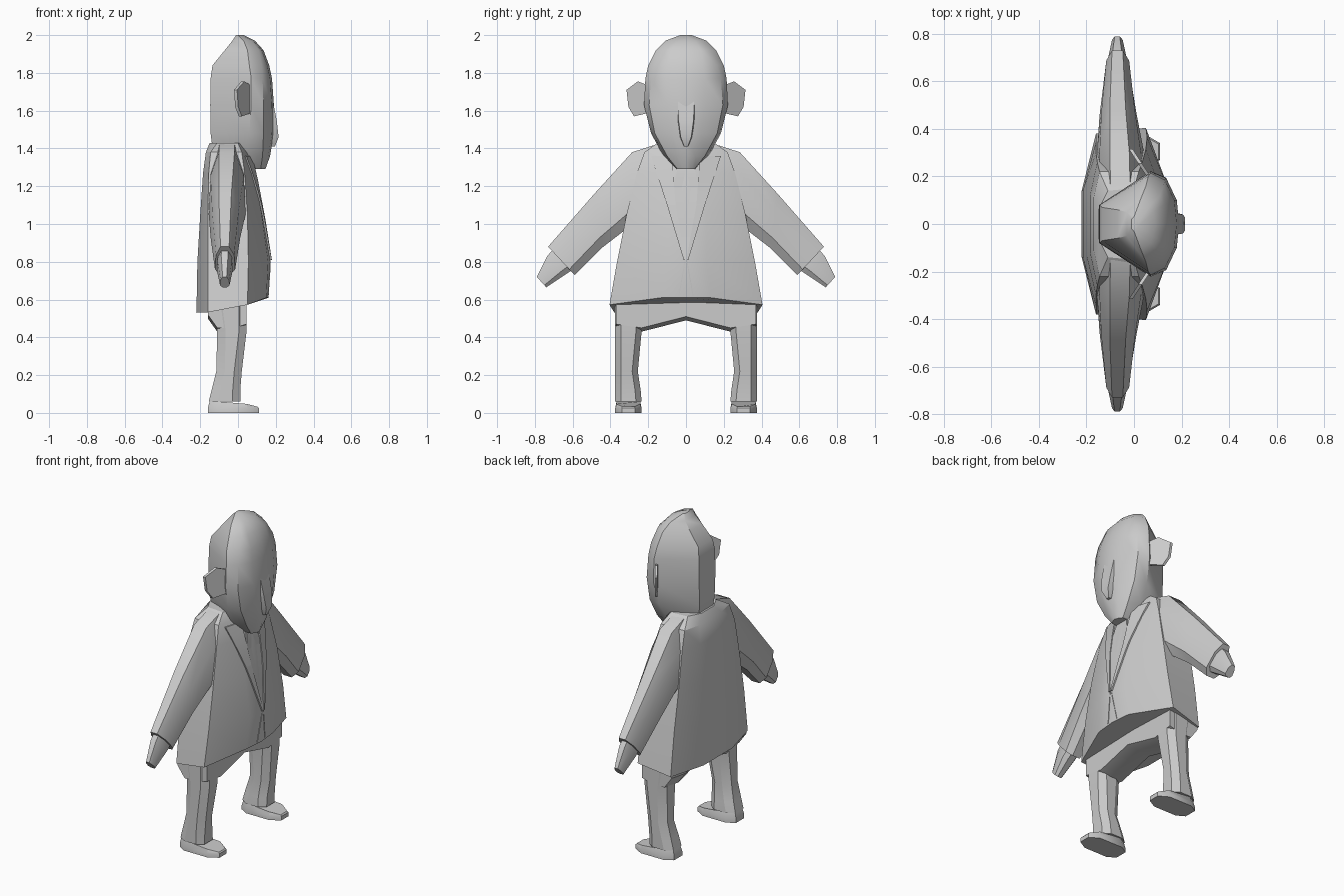
import bpy, bmesh, math
from mathutils import Vector
from mathutils.bvhtree import BVHTree

if "Cube" in bpy.data.objects:
    bpy.data.objects.remove(bpy.data.objects["Cube"])

grey = bpy.data.materials.new("plain grey")
grey.use_nodes = True
colour = (0.6, 0.6, 0.6, 1)
grey.diffuse_color = colour
grey.node_tree.nodes["Principled BSDF"].inputs["Base Color"].default_value = colour


def loft(name, rings, angle=32):
    """Skin a list of closed rings and cap both ends."""
    bm = bmesh.new()
    rows = [[bm.verts.new(p) for p in ring] for ring in rings]
    for low, high in zip(rows, rows[1:]):
        for i in range(len(low)):
            j = (i + 1) % len(low)
            bm.faces.new((low[i], low[j], high[j], high[i]))
    bm.faces.new(rows[0][::-1])
    bm.faces.new(rows[-1])
    bmesh.ops.recalc_face_normals(bm, faces=bm.faces)
    mesh = bpy.data.meshes.new(name)
    bm.to_mesh(mesh)
    bm.free()
    mesh.materials.append(grey)
    obj = bpy.data.objects.new(name, mesh)
    bpy.context.collection.objects.link(obj)
    bpy.ops.object.select_all(action="DESELECT")
    obj.select_set(True)
    bpy.context.view_layer.objects.active = obj
    bpy.ops.object.shade_smooth_by_angle(angle=math.radians(angle))
    return obj


def both(name, rings, angle=32):
    """Make a left and a right copy, mirrored across the y = 0 plane."""
    for side, s in (("left", 1), ("right", -1)):
        loft(f"{side}_{name}", [[(x, s * y, z) for x, y, z in r] for r in rings], angle)


def level_ring(z, cols, bulge=0.0, rise=0.0):
    """Symmetrical ring from (x, half width) columns running back to front."""
    back, front = cols[0][0], cols[-1][0]
    half = [(x, y, z + rise * ((x - back) / (front - back)) ** 2) for x, y in cols]
    nose = (front + bulge, 0, z + rise)
    return half + [nose] + [(x, -y, h) for x, y, h in reversed(half)]


def pairs(row):
    return list(zip(row[::2], row[1::2]))


# Head: back, widest ridge, face edge, face front
head = [
    (1.29, -.10, .05, .04, .05, .12, .045, .135, .03),
    (1.36, -.13, .06, .04, .12, .13, .10, .16, .05),
    (1.48, -.145, .075, .06, .185, .135, .165, .18, .08),
    (1.63, -.147, .08, .07, .222, .135, .195, .18, .1),
    (1.77, -.145, .08, .07, .215, .13, .185, .17, .1),
    (1.84, -.135, .07, .06, .20, .125, .165, .155, .09),
    (1.92, -.07, .06, .05, .16, .11, .12, .125, .08),
    (1.97, -.03, .05, .03, .11, .07, .08, .08, .05),
    (2.0, -.01, .02, .0, .03, .01, .025, .02, .01),
]
loft("head", [level_ring(r[0], pairs(r[1:]), .01) for r in head], 38)

# Nose: a wedge growing out of the face
nose = [(1.67, .18, .055), (1.55, .205, .05), (1.46, .215, .035), (1.41, .195, .012)]
loft("nose", [[(.15, w, z), (x, w * .8, z), (x, -w * .8, z), (.15, -w, z)]
              for z, x, w in nose], 50)

# Ears: thin plates slanting backwards
ear = [(.19, 1.73), (.255, 1.755), (.315, 1.71), (.305, 1.62), (.275, 1.57), (.19, 1.59)]
both("ear", [[(.055 - (y - .21) * .65 + t, y, z) for y, z in ear] for t in (-.008, .008)])

# Jacket body: back, back corner, side, front
body = [
    (.53, .08, -.22, .14, -.16, .38, .05, .405, .15, .13),
    (.80, 0, -.215, .14, -.16, .345, .055, .365, .16, .11),
    (1.05, 0, -.2, .13, -.16, .30, .05, .315, .125, .11),
    (1.27, 0, -.185, .12, -.155, .26, .035, .26, .085, .11),
    (1.38, 0, -.17, .11, -.145, .22, .02, .22, .055, .1),
    (1.43, 0, -.15, .06, -.11, .14, 0, .15, .03, .08),
]
jacket = loft("jacket_body", [level_ring(r[0], pairs(r[2:]), .012, r[1]) for r in body])


# Sleeves and hands: rings spanning a top and a bottom point
def arm_ring(top, bottom, back, front):
    top, bottom = Vector(top), Vector(bottom)
    mid, w = (back + front) / 2, (front - back) / 2
    shape = ((0, -.45), (0, .4), (.3, .9), (.8, 1), (1, .5), (1, -.5), (.8, -1), (.3, -.9))
    return [(mid + w * s, *top.lerp(bottom, t)) for t, s in shape]


both("sleeve", [
    arm_ring((.13, 1.43), (.16, .98), -.15, .04),
    arm_ring((.285, 1.38), (.32, .97), -.155, .04),
    arm_ring((.485, 1.16), (.45, .87), -.145, .012),
    arm_ring((.73, .88), (.59, .73), -.122, -.015)])
both("hand", [
    arm_ring((.69, .88), (.58, .77), -.11, -.03),
    arm_ring((.735, .83), (.635, .735), -.112, -.028),
    arm_ring((.79, .72), (.74, .665), -.095, -.045)])

# Lapels, tie and front seam: plates laid over the jacket
tree = BVHTree.FromObject(jacket, bpy.context.evaluated_depsgraph_get())


def on_jacket(y, z):
    hit = tree.ray_cast(Vector((1, y, z)), Vector((-1, 0, 0)))[0]
    return hit.x if hit else .05


def plate_rings(edges, lift):
    rings = []
    for (z0, a0, b0), (z1, a1, b1) in zip(edges, edges[1:]):
        for k in range(5):
            t = k / 4
            z = z0 + (z1 - z0) * t
            ends = (a0 + (a1 - a0) * t, b0 + (b1 - b0) * t)
            front = [(on_jacket(y, z) + lift, y, z) for y in ends]
            rings.append(front + [(x - lift - .004, y, z) for x, y, z in reversed(front)])
    return rings


both("lapel", plate_rings([(.81, .002, .012), (1.1, .055, .1), (1.36, .075, .185)], .009))
loft("tie", plate_rings([(.81, -.004, .004), (.93, -.04, .04), (1.19, -.07, .07),
                         (1.29, -.045, .045)], .005))
both("front_edge", plate_rings([(.62, .035, .04), (.81, .002, .006)], .003))

# Trousers: seat arching between the legs
seat = [(-.37, .45), (-.235, .43), (0, .49), (.235, .43), (.37, .45)]
loft("trouser_seat", [[(-.16, y, .58), (.045, y, .62), (.045, y, z + .02), (-.02, y, z),
                       (-.11, y, z), (-.16, y, z + .07)] for y, z in seat])

# Trouser legs
legs = [(.58, -.13, .045, .235), (.43, -.11, .045, .235), (.22, -.115, .02, .255),
        (.12, -.14, .012, .24), (.06, -.155, .012, .235)]
both("trouser_leg", [[(a, i + .03, z), (a, .345, z), (a + .045, .375, z), (b - .04, .375, z),
                      (b, .345, z), (b, i + .03, z), (b - .04, i, z), (a + .045, i, z)]
                     for z, a, b, i in legs])

# Shoes: sole outline lofted up to a sloping upper
outline = [(-.16, .265), (-.16, .345), (-.11, .375), (.05, .375), (.11, .34),
           (.11, .27), (.05, .235), (-.11, .235)]
both("shoe", [[(x, y, 0) for x, y in outline],
              [(x, y, .025) for x, y in outline],
              [(x * .94, .305 + (y - .305) * .9, .06 - max(0, x) * .25) for x, y in outline]])
